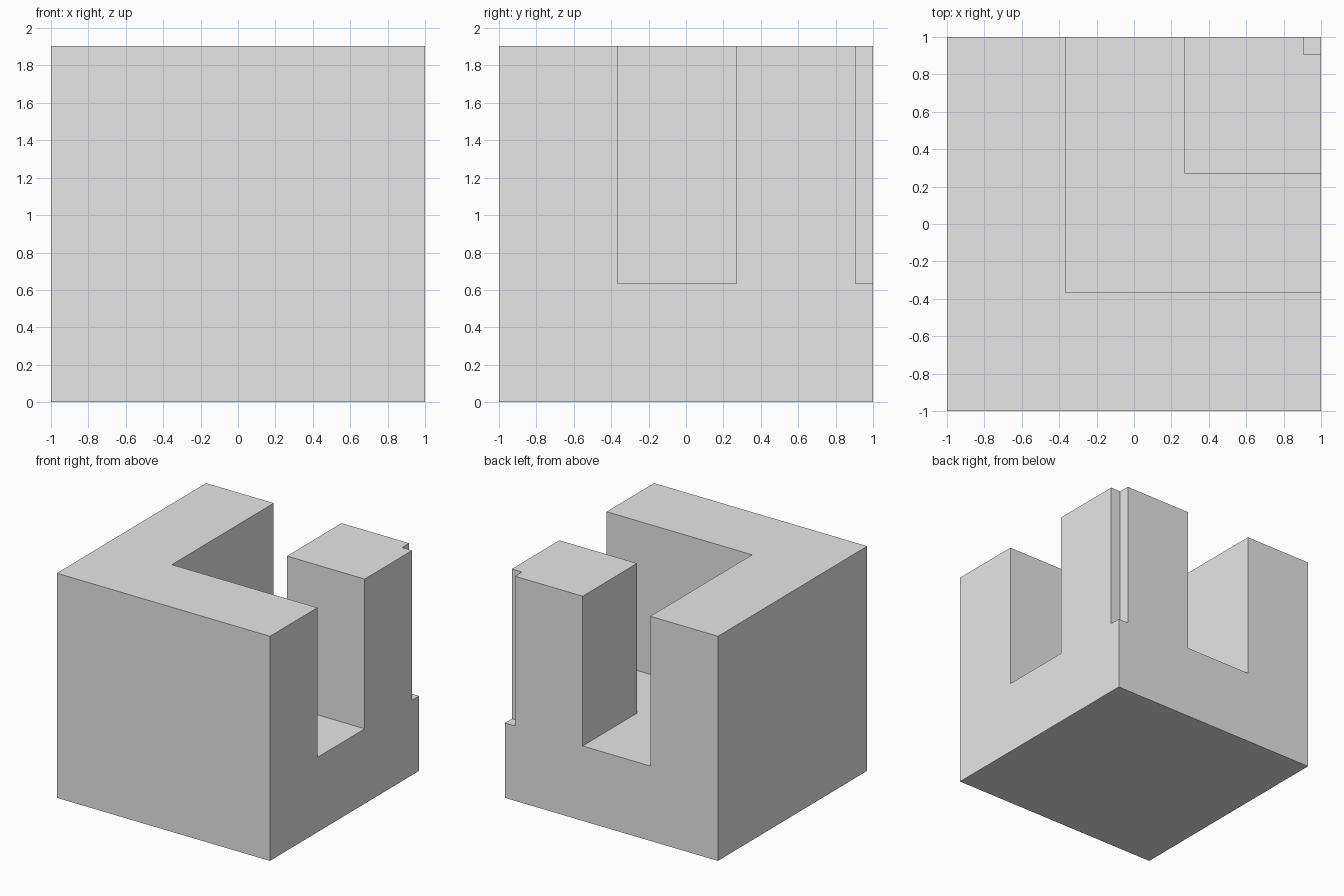
import bpy

old = bpy.data.objects.get("Cube")
if old:
    bpy.data.objects.remove(old, do_unlink=True)

HALF = 1.0        # half the footprint
TOP = 1.905       # full height
FLOOR = 0.635     # height of the channel floor
OUTER = -0.365    # outer edge of the channel
INNER = 0.27      # inner edge of the channel
NOTCH = 0.905     # edge of the corner notch

grey = bpy.data.materials.new("light_grey")
grey.use_nodes = True
grey.diffuse_color = (0.8, 0.8, 0.8, 1)
grey.node_tree.nodes["Principled BSDF"].inputs["Base Color"].default_value = (0.8, 0.8, 0.8, 1)


def prism(name, outline, z0, z1):
    """Extrude a plan outline from z0 to z1."""
    n = len(outline)
    verts = [(x, y, z) for z in (z0, z1) for x, y in outline]
    faces = [tuple(reversed(range(n))), tuple(range(n, 2 * n))]
    faces += [(i, (i + 1) % n, n + (i + 1) % n, n + i) for i in range(n)]
    mesh = bpy.data.meshes.new(name)
    mesh.from_pydata(verts, [], faces)
    mesh.materials.append(grey)
    obj = bpy.data.objects.new(name, mesh)
    bpy.context.collection.objects.link(obj)
    return obj


def cut(target, cutter):
    """Subtract a hidden cutter from the target."""
    cutter.hide_render = True
    cutter.hide_set(True)
    cutter.display_type = 'WIRE'
    mod = target.modifiers.new(cutter.name, 'BOOLEAN')
    mod.operation = 'DIFFERENCE'
    mod.solver = 'EXACT'
    mod.object = cutter


def square(low, high):
    return [(low, low), (high, low), (high, high), (low, high)]


# Solid block
block = prism("block", square(-HALF, HALF), 0, TOP)

# L-shaped channel, open at the right and back sides
over = HALF + 0.2
channel = [(OUTER, OUTER), (over, OUTER), (over, INNER),
           (INNER, INNER), (INNER, over), (OUTER, over)]
cut(block, prism("channel_cutter", channel, FLOOR, TOP + 0.2))

# Small square notch down the pillar's outer corner
cut(block, prism("notch_cutter", square(NOTCH, over), FLOOR, TOP + 0.2))
